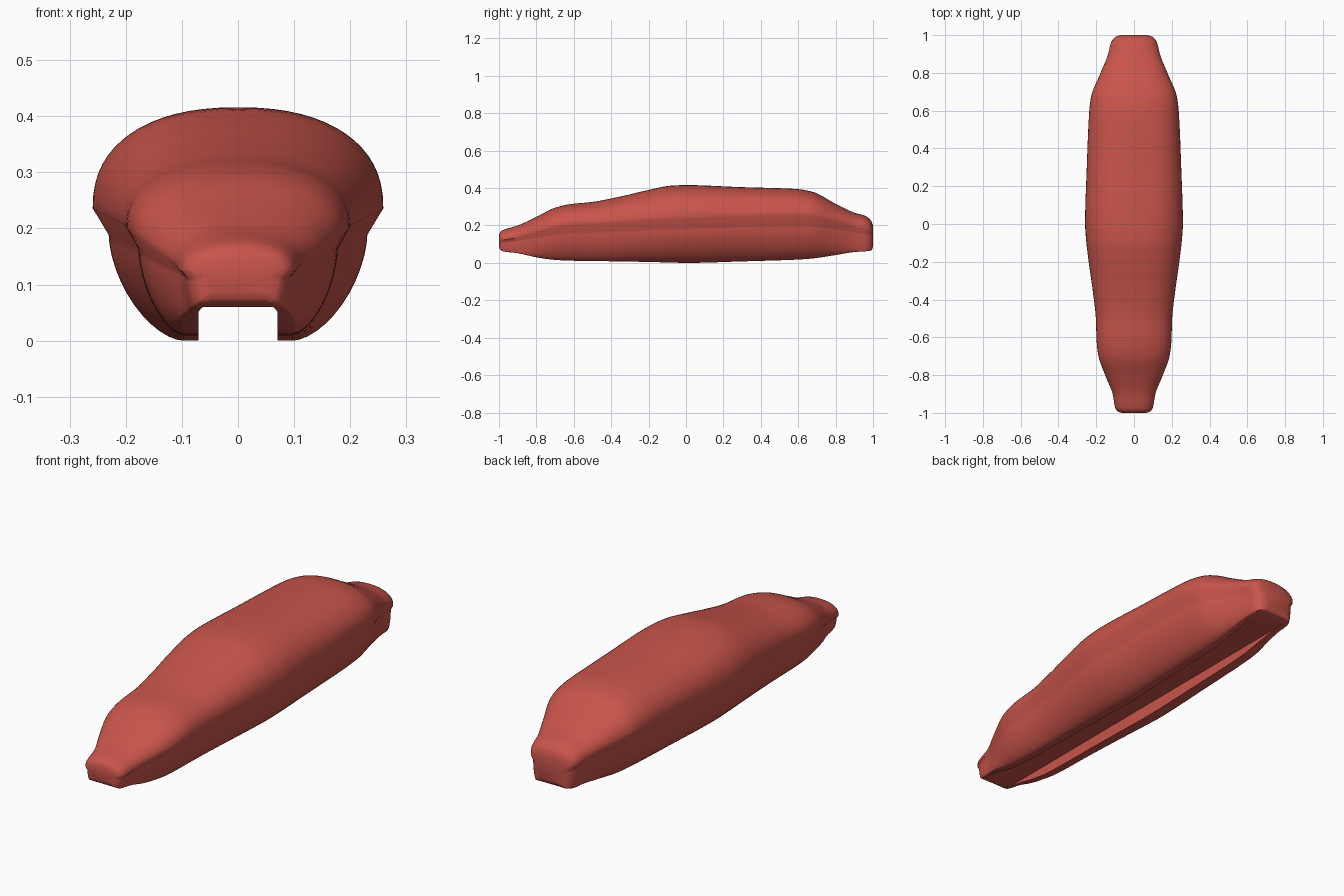
import bpy, bmesh, math

if "Cube" in bpy.data.objects:
    bpy.data.objects.remove(bpy.data.objects["Cube"])

# Stations along the body: y, half width, top z, waist z, bottom z
STATIONS = [
    (-1.0, .065, .150, .120, .085), (-.993, .085, .165, .121, .070),
    (-.975, .099, .177, .123, .061), (-.90, .113, .200, .137, .052),
    (-.80, .153, .246, .165, .030), (-.70, .188, .295, .190, .016),
    (-.62, .198, .314, .200, .012), (-.50, .202, .326, .206, .010),
    (-.35, .219, .355, .215, .008), (-.20, .240, .390, .225, .005),
    (-.08, .254, .413, .232, .002), (0, .259, .416, .236, .000), (.30, .250, .405, .245, .008),
    (.58, .238, .396, .250, .017), (.67, .228, .382, .246, .023),
    (.80, .177, .316, .220, .042), (.90, .137, .268, .195, .058),
    (.96, .122, .251, .180, .062), (.99, .100, .225, .170, .066),
    (1.0, .070, .200, .150, .085)]


def sample(y):
    """Smooth interpolation of the stations with limited slopes."""
    i = 0
    while i < len(STATIONS) - 2 and y > STATIONS[i + 1][0]:
        i += 1
    a, b = STATIONS[i], STATIONS[i + 1]
    h = b[0] - a[0]
    t = (y - a[0]) / h

    def slope(j, k):
        if j == 0 or j == len(STATIONS) - 1:
            return (b[k] - a[k]) / h
        p, q, r = STATIONS[j - 1], STATIONS[j], STATIONS[j + 1]
        d0 = (q[k] - p[k]) / (q[0] - p[0])
        d1 = (r[k] - q[k]) / (r[0] - q[0])
        return 0 if d0 * d1 <= 0 else 2 * d0 * d1 / (d0 + d1)

    return [(2*t**3 - 3*t**2 + 1) * a[k] + (t**3 - 2*t**2 + t) * h * slope(i, k)
            + (3*t**2 - 2*t**3) * b[k] + (t**3 - t**2) * h * slope(i + 1, k)
            for k in range(1, 5)]


def section(w, top, waist, bottom):
    """Closed outline: channel, rounded belly, flared waist, domed top."""
    bw = min(.098, .78 * w)
    slot = min(.07, .8 * bw)
    roof = max(.06, bottom + .0005)
    half = [(slot, roof), (slot, bottom)]
    flare = .25 * (waist - bottom)
    lw, lz = max(.89 * w, bw), waist - flare * .8
    for i in range(13):
        t = i / 12 * math.pi / 2
        half.append((bw + (lw - bw) * math.sin(t) ** 1.2,
                     lz - (lz - bottom) * math.cos(t) ** 1.2))
    for i in range(17):
        t = i / 16 * math.pi / 2
        half.append((w * max(math.cos(t), 0) ** .87,
                     waist + (top - waist) * math.sin(t) ** .87))
    half[-1] = (0, top)
    return half + [(-x, z) for x, z in reversed(half[:-1])]


# Body lofted through the stations
ys = []
for a, b in zip(STATIONS, STATIONS[1:]):
    n = max(3, round((b[0] - a[0]) / .02))
    ys += [a[0] + (b[0] - a[0]) * i / n for i in range(n)]
ys.append(1.0)
bm = bmesh.new()
rings = [[bm.verts.new((x, y, z)) for x, z in section(*sample(y))] for y in ys]
for r, s in zip(rings, rings[1:]):
    for i in range(len(r)):
        j = (i + 1) % len(r)
        bm.faces.new((r[i], r[j], s[j], s[i]))
bm.faces.new(rings[0])
bm.faces.new(rings[-1][::-1])
bmesh.ops.recalc_face_normals(bm, faces=bm.faces)
mesh = bpy.data.meshes.new("body")
bm.to_mesh(mesh)
bm.free()
body = bpy.data.objects.new("body", mesh)
bpy.context.collection.objects.link(body)

# Red finish
mat = bpy.data.materials.new("red")
mat.diffuse_color = (.58, .09, .07, 1)
mat.use_nodes = True
mat.node_tree.nodes["Principled BSDF"].inputs["Base Color"].default_value = mat.diffuse_color
mesh.materials.append(mat)
bpy.context.view_layer.objects.active = body
body.select_set(True)
bpy.ops.object.shade_smooth_by_angle(angle=math.radians(40))
